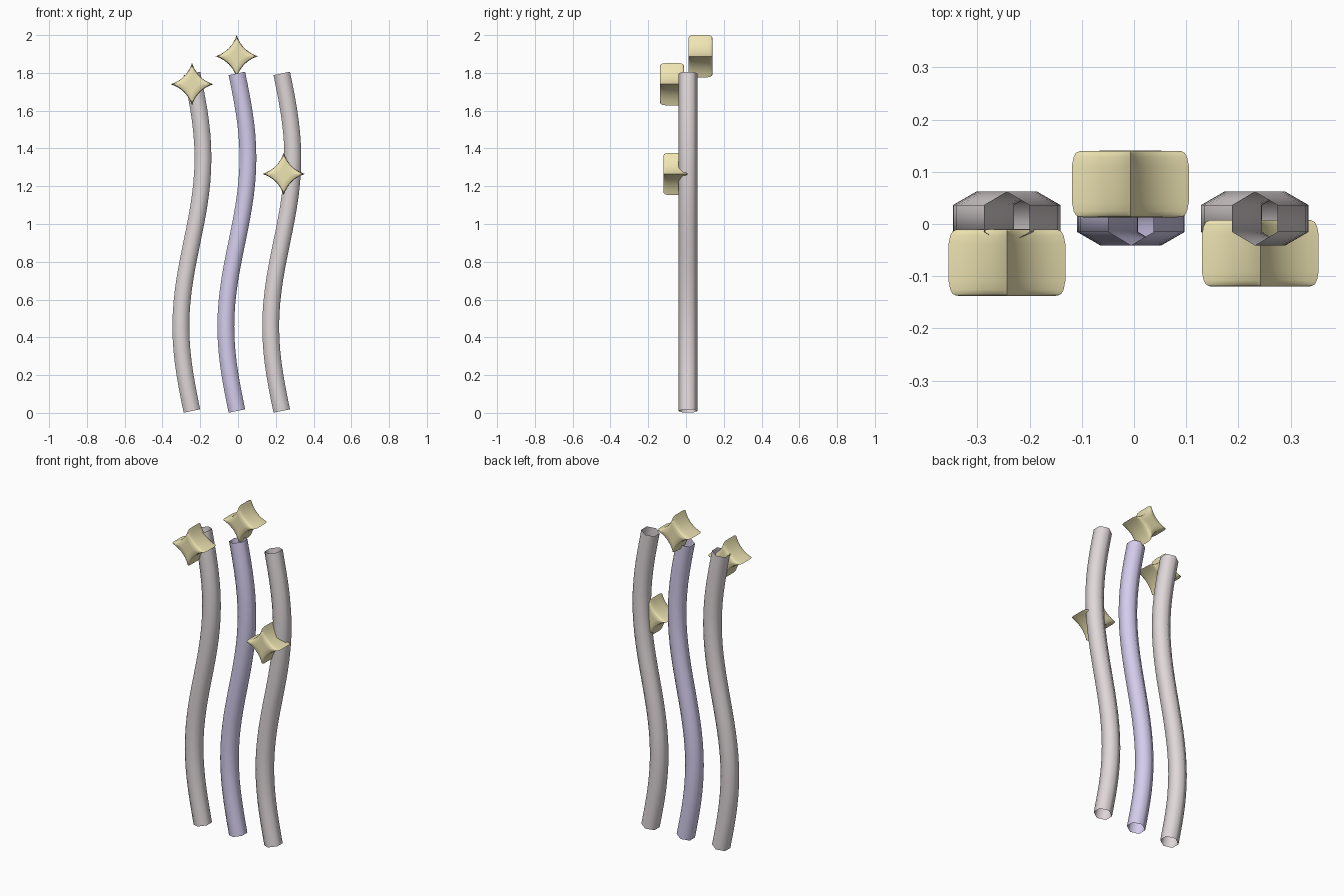
import bpy, bmesh, math
from mathutils import Vector

if "Cube" in bpy.data.objects:
    bpy.data.objects.remove(bpy.data.objects["Cube"])


def material(name, rgb):
    m = bpy.data.materials.new(name)
    m.diffuse_color = (*rgb, 1)
    m.use_nodes = True
    m.node_tree.nodes["Principled BSDF"].inputs["Base Color"].default_value = m.diffuse_color
    return m


def finish(name, bm, mat, angle):
    bmesh.ops.recalc_face_normals(bm, faces=bm.faces)
    me = bpy.data.meshes.new(name)
    bm.to_mesh(me)
    bm.free()
    ob = bpy.data.objects.new(name, me)
    bpy.context.collection.objects.link(ob)
    me.materials.append(mat)
    bpy.ops.object.select_all(action='DESELECT')
    ob.select_set(True)
    bpy.context.view_layer.objects.active = ob
    bpy.ops.object.shade_smooth_by_angle(angle=math.radians(angle))
    return ob


def skin(bm, rings):
    n = len(rings[0])
    for a, b in zip(rings, rings[1:]):
        for i in range(n):
            j = (i + 1) % n
            bm.faces.new((a[i], a[j], b[j], b[i]))


def wavy_tube(name, x0, mat, sides=6, steps=28):
    # open six-sided tube swept along one sine wave
    bm = bmesh.new()
    z0, z1, amp, r = 0.01, 1.797, 0.0585, 0.0515
    k = 2 * math.pi / (z1 - z0)
    rings = []
    for s in range(steps + 1):
        z = z0 + (z1 - z0) * s / steps
        p = Vector((x0 - amp * math.sin(k * (z - z0)), 0.0105, z))
        t = Vector((-amp * k * math.cos(k * (z - z0)), 0, 1)).normalized()
        across = Vector((t.z, 0, -t.x))
        ring = []
        for i in range(sides):
            a = 2 * math.pi * i / sides
            ring.append(bm.verts.new(p + r * (across * math.sin(a) + Vector((0, math.cos(a), 0)))))
        rings.append(ring)
    skin(bm, rings)
    return finish(name, bm, mat, 75)


def star(name, centre, mat, R=0.112, c=0.028, steps=8):
    # four-pointed star outline with concave sides, rounded front and back rims
    outline = []
    for q in range(4):
        a = math.pi / 2 * q
        for i in range(steps):
            t = i / steps
            u = (1 - t) ** 2 * R + 2 * t * (1 - t) * c
            v = t ** 2 * R + 2 * t * (1 - t) * c
            outline.append((u * math.cos(a) - v * math.sin(a),
                            u * math.sin(a) + v * math.cos(a)))
    bm = bmesh.new()
    half = [(0.064, 0.45), (0.0635, 0.86), (0.060, 0.93), (0.052, 0.97), (0.035, 1.0)]
    layers = [(-y, s) for y, s in half] + [(y, s) for y, s in reversed(half)]
    rings = [[bm.verts.new((centre[0] + x * s, centre[1] + y, centre[2] + z * s))
              for x, z in outline] for y, s in layers]
    skin(bm, rings)
    for ring, y in ((rings[0], -0.064), (rings[-1], 0.064)):
        mid = bm.verts.new((centre[0], centre[1] + y, centre[2]))
        for i in range(len(ring)):
            bm.faces.new((ring[i], ring[(i + 1) % len(ring)], mid))
    return finish(name, bm, mat, 60)


grey = material("pinkish_grey", (0.74, 0.68, 0.69))
purple = material("lilac", (0.66, 0.61, 0.85))
gold = material("gold", (0.86, 0.78, 0.45))

# wavy tubes
wavy_tube("left_tube", -0.244, grey)
wavy_tube("middle_tube", -0.006, purple)
wavy_tube("right_tube", 0.2315, grey)

# stars
star("left_star", (-0.2435, -0.074, 1.74), gold)
star("top_star", (-0.007, 0.0765, 1.888), gold)
star("right_star", (0.242, -0.056, 1.265), gold)
